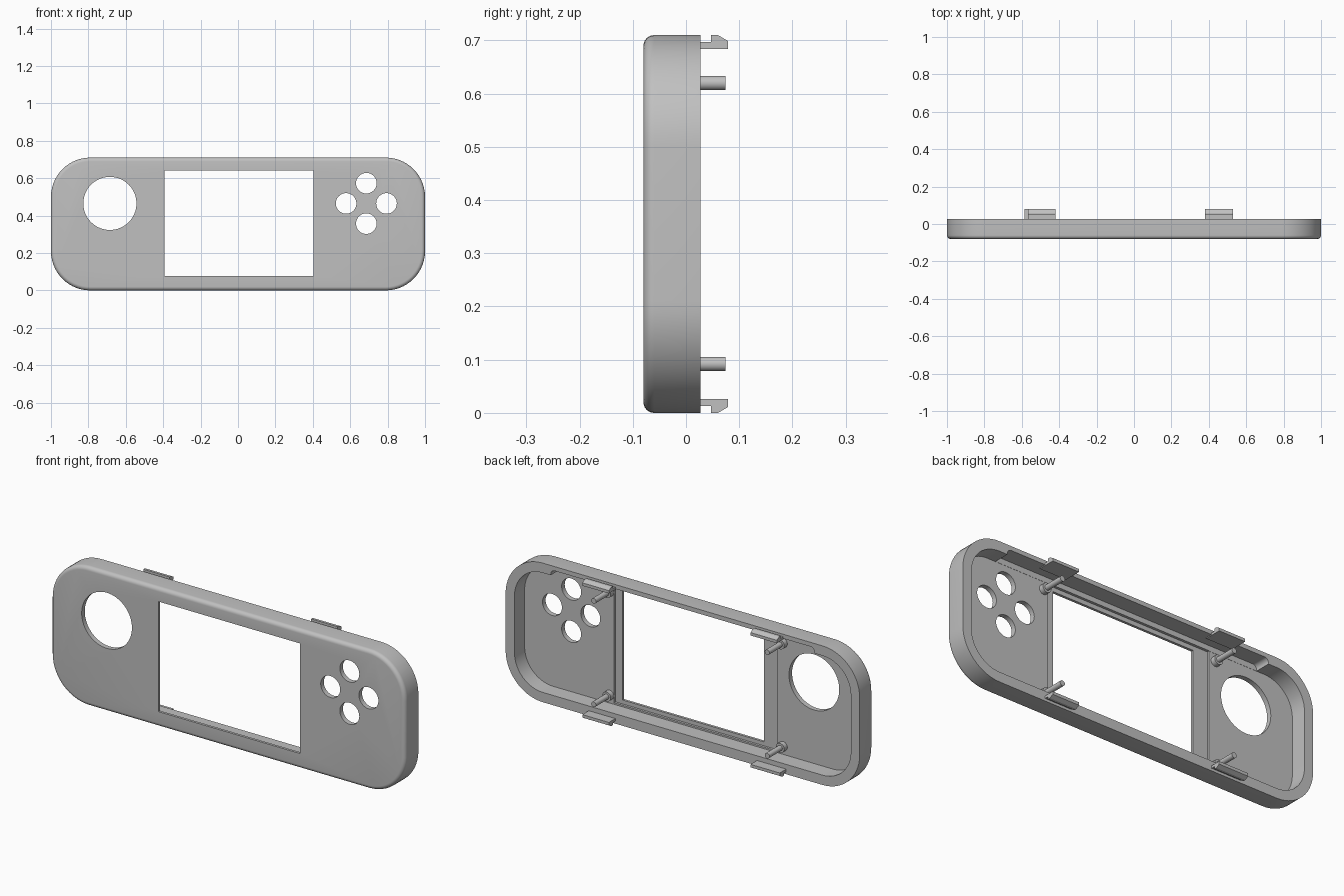
import bpy, bmesh, math

if "Cube" in bpy.data.objects:
    bpy.data.objects.remove(bpy.data.objects["Cube"])

grey = bpy.data.materials.new("light_grey_plastic")
grey.diffuse_color = (0.53, 0.53, 0.53, 1)
grey.use_nodes = True
grey.node_tree.nodes["Principled BSDF"].inputs["Base Color"].default_value = grey.diffuse_color
H = 0.71                      # total height
BACK, FRONT, FLOOR = 0.027, -0.08, -0.055


def rrect(x0, x1, z0, z1, r, n=14):
    """Rounded rectangle outline in x and z."""
    pts = []
    for cx, cz, a0 in ((x1 - r, z1 - r, 0), (x0 + r, z1 - r, 90),
                       (x0 + r, z0 + r, 180), (x1 - r, z0 + r, 270)):
        for i in range(n + 1):
            a = math.radians(a0 + 90 * i / n)
            pts.append((cx + r * math.cos(a), cz + r * math.sin(a)))
    return pts


def rect(x0, x1, z0, z1):
    return [(x1, z1), (x0, z1), (x0, z0), (x1, z0)]


def circle(cx, cz, r, n=48):
    return [(cx + r * math.cos(2 * math.pi * i / n),
             cz + r * math.sin(2 * math.pi * i / n)) for i in range(n)]


def loft(name, rings):
    """Closed solid through a list of (outline, y) rings."""
    bm = bmesh.new()
    loops = [[bm.verts.new((x, y, z)) for x, z in pts] for pts, y in rings]
    for a, b in zip(loops, loops[1:]):
        for i in range(len(a)):
            j = (i + 1) % len(a)
            bm.faces.new((a[i], a[j], b[j], b[i]))
    bm.faces.new(loops[0])
    bm.faces.new(loops[-1])
    bmesh.ops.recalc_face_normals(bm, faces=bm.faces)
    me = bpy.data.meshes.new(name)
    bm.to_mesh(me)
    bm.free()
    me.materials.append(grey)
    ob = bpy.data.objects.new(name, me)
    bpy.context.collection.objects.link(ob)
    return ob


def activate(ob):
    bpy.ops.object.select_all(action='DESELECT')
    ob.select_set(True)
    bpy.context.view_layer.objects.active = ob


def cut(ob, outline, y0, y1):
    cutter = loft("cutter", [(outline, y0), (outline, y1)])
    cutter.hide_render = True
    mod = ob.modifiers.new("cut", 'BOOLEAN')
    mod.operation, mod.solver, mod.object = 'DIFFERENCE', 'EXACT', cutter
    activate(ob)
    bpy.ops.object.modifier_apply(modifier=mod.name)
    bpy.data.objects.remove(cutter, do_unlink=True)


def smooth(ob):
    activate(ob)
    bpy.ops.object.shade_smooth_by_angle(angle=math.radians(30))


# Shell: rounded plate with a filleted front edge
R, F = 0.21, 0.02
rings = []
for i in range(7):
    a = math.radians(90 * i / 6)
    d = F * (1 - math.sin(a))
    rings.append((rrect(-1 + d, 1 - d, d, H - d, R - d), FRONT + F * (1 - math.cos(a))))
rings.append((rrect(-1, 1, 0, H, R), BACK))
shell = loft("front_shell", rings)

# Hollow back, thinned top wall, shallow screen pocket
W = 0.05
cut(shell, rrect(-1 + W, 1 - W, W, H - W, R - W), FLOOR, 0.2)
cut(shell, rrect(-0.745, 0.745, 0.55, H - 0.022, 0.022, 6), FLOOR + 0.001, 0.2)
cut(shell, rect(-0.475, 0.445, 0.058, 0.662), -0.067, 0.1)

# Screen window, stick hole and four button holes
cut(shell, rect(-0.393, 0.405, 0.078, 0.64), -0.2, 0.1)
cut(shell, circle(-0.685, 0.465, 0.142, 64), -0.2, 0.0)
for dx, dz in ((0, 1), (0, -1), (1, 0), (-1, 0)):
    cut(shell, circle(0.686 + 0.108 * dx, 0.465 + 0.108 * dz, 0.055), -0.2, 0.0)
smooth(shell)

# Screw posts with collars
for x in (-0.51, 0.47):
    for z in (0.092, 0.62):
        post = circle(x, z, 0.0135, 24)
        collar = circle(x, z, 0.024, 24)
        smooth(loft("screw_post", [(collar, -0.07), (collar, -0.03),
                                   (post, -0.03), (post, 0.074)]))

# Snap clips: hooked profile (y, height below outer edge), top and bottom
hook = [(-0.01, 0.013), (0.047, 0.013), (0.047, 0.0), (0.06, 0.0),
        (0.079, 0.011), (0.079, 0.026), (-0.01, 0.026)]
for name, x0, x1, top in (("top_clip", -0.568, -0.42, True), ("top_clip", 0.38, 0.53, True),
                          ("bottom_clip", -0.585, -0.42, False), ("bottom_clip", 0.38, 0.53, False)):
    clip = loft(name, [([(y, H - d if top else d) for y, d in hook], x) for x in (x0, x1)])
    for v in clip.data.vertices:      # turn the profile so it extrudes along x
        v.co = (v.co.y, v.co.x, v.co.z)
    clip.data.flip_normals()
